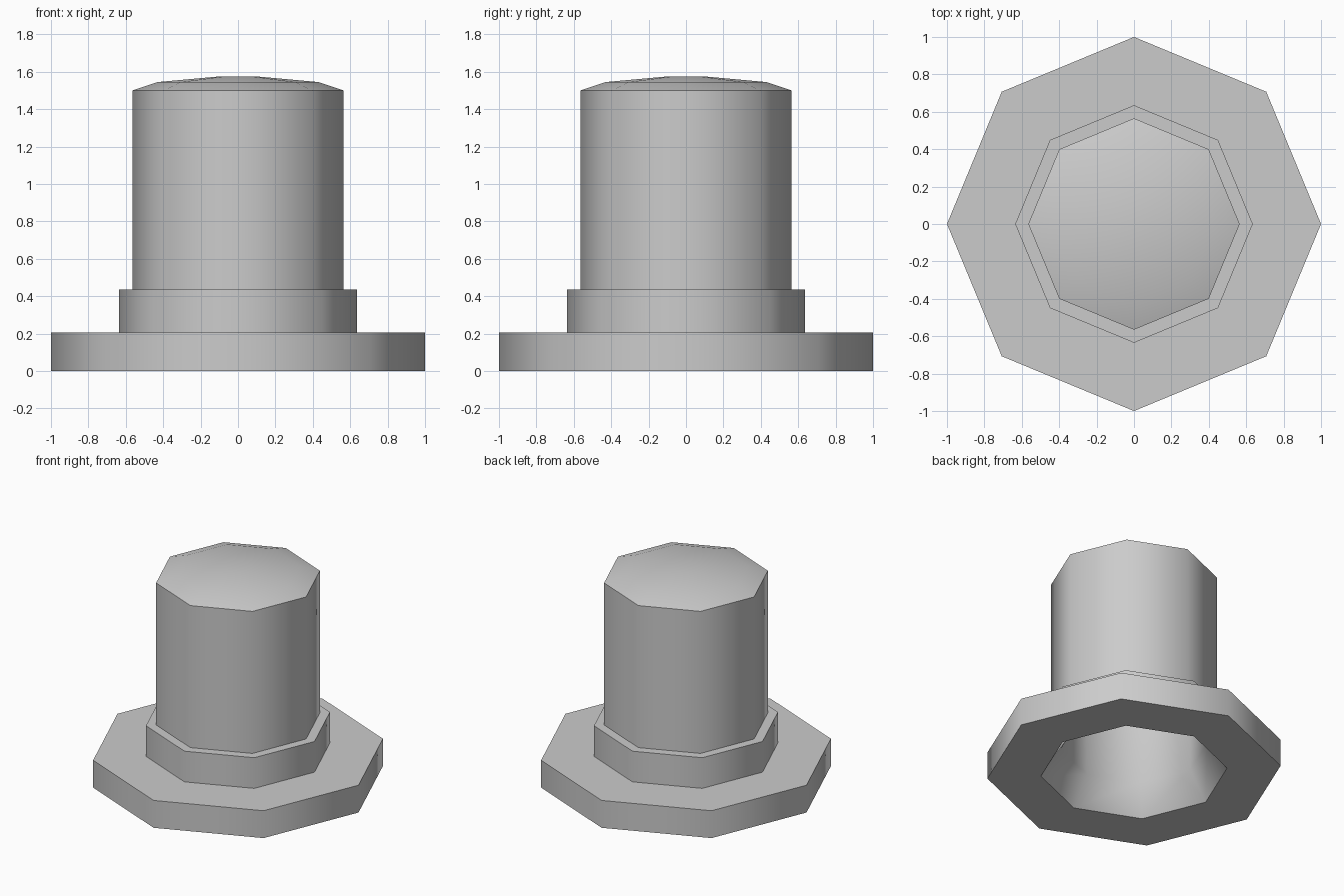
import bpy, bmesh, math

if "Cube" in bpy.data.objects:
    bpy.data.objects.remove(bpy.data.objects["Cube"])

SIDES = 8


def lathe(name, profile):
    """Revolve an (r, z) profile into an eight-sided solid with capped ends."""
    bm = bmesh.new()
    rings = []
    for r, z in profile:
        rings.append([bm.verts.new((r * math.cos(math.tau * i / SIDES),
                                    r * math.sin(math.tau * i / SIDES), z))
                      for i in range(SIDES)])
    for a, b in zip(rings, rings[1:]):
        for i in range(SIDES):
            j = (i + 1) % SIDES
            bm.faces.new((a[i], a[j], b[j], b[i]))
    bm.faces.new(rings[0])
    bm.faces.new(rings[-1])
    bmesh.ops.recalc_face_normals(bm, faces=bm.faces)
    mesh = bpy.data.meshes.new(name)
    bm.to_mesh(mesh)
    bm.free()
    obj = bpy.data.objects.new(name, mesh)
    bpy.context.collection.objects.link(obj)
    bpy.ops.object.select_all(action='DESELECT')
    obj.select_set(True)
    bpy.context.view_layer.objects.active = obj
    bpy.ops.object.shade_smooth_by_angle(angle=math.radians(50))
    return obj


# Hollow flanged cap, from the roof of the bore, around the outside, to the crown
lathe("flanged_cap", [
    (0.10, 1.51), (0.43, 1.48), (0.50, 1.45),   # bore roof
    (0.50, 0.205), (0.635, 0.0),                # bore wall and flared mouth
    (1.0, 0.0), (1.0, 0.205),                   # base flange
    (0.635, 0.205), (0.635, 0.435),             # collar
    (0.565, 0.435), (0.565, 1.50),              # barrel
    (0.43, 1.545), (0.10, 1.575),               # domed crown
])
